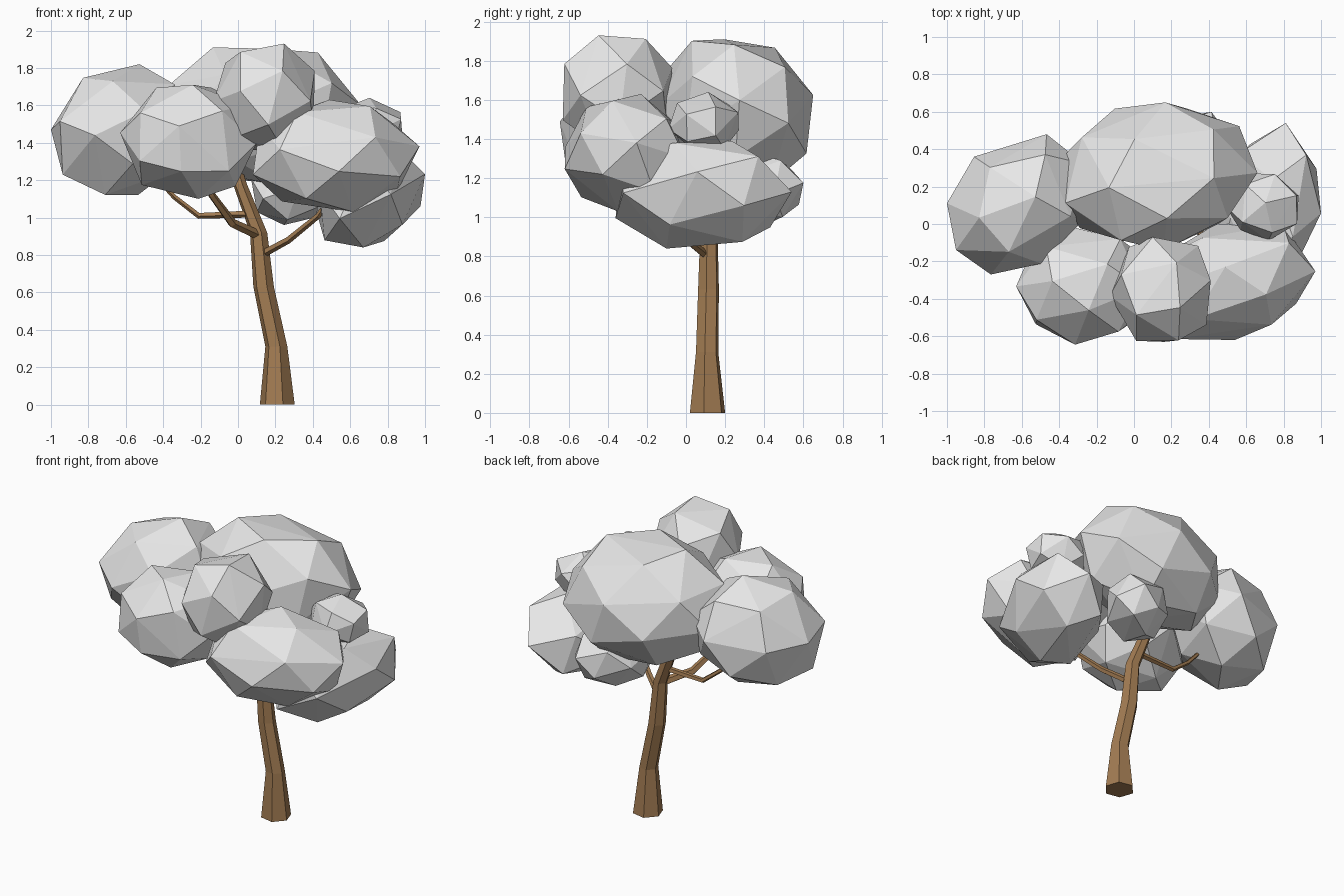
import bpy, bmesh, math
from mathutils import Vector, Matrix

if "Cube" in bpy.data.objects:
    bpy.data.objects.remove(bpy.data.objects["Cube"])


def material(name, rgb):
    m = bpy.data.materials.new(name)
    m.diffuse_color = (*rgb, 1)
    m.use_nodes = True
    m.node_tree.nodes["Principled BSDF"].inputs["Base Color"].default_value = m.diffuse_color
    return m


BARK = material("brown_bark", (0.36, 0.20, 0.085))
LEAF = material("grey_foliage", (0.80, 0.80, 0.80))


def finish(bm, name, mat):
    bmesh.ops.recalc_face_normals(bm, faces=bm.faces)
    me = bpy.data.meshes.new(name)
    bm.to_mesh(me)
    bm.free()
    me.materials.append(mat)
    bpy.context.collection.objects.link(bpy.data.objects.new(name, me))


def limb(name, path, sides, level=False):
    """Tapered faceted tube through (x, y, z, radius) points."""
    bm = bmesh.new()
    pts = [Vector(p[:3]) for p in path]
    rings = []
    for i, p in enumerate(pts):
        d = pts[min(i + 1, len(pts) - 1)] - pts[max(i - 1, 0)]
        q = Matrix.Identity(3) if level else d.to_track_quat('Z', 'Y').to_matrix()
        ring = []
        for k in range(sides):
            a = math.tau * k / sides - 0.2
            v = Vector((math.cos(a), math.sin(a), 0)) * path[i][3]
            ring.append(bm.verts.new(p + q @ v))
        rings.append(ring)
    for r, s in zip(rings, rings[1:]):
        for k in range(sides):
            n = (k + 1) % sides
            bm.faces.new((r[k], r[n], s[n], s[k]))
    bm.faces.new(rings[0])
    bm.faces.new(rings[-1])
    finish(bm, name, BARK)


def leaf_clump(name, lo, hi, spin, lean=(0, 0, 0), count=22):
    """Faceted boulder: hull of evenly spread points, leaned (xy, xz, yz), fitted to a box."""
    a, b, c = lean
    shear = Matrix(((1, a, b), (a, 1, c), (b, c, 1)))
    turn = Matrix.Rotation(spin * 1.7, 3, 'X')
    pts = []
    for i in range(count):
        z = 1 - 2 * (i + 0.5) / count
        t = i * 2.39996 + spin
        r = math.sqrt(1 - z * z)
        pts.append(shear @ turn @ Vector((r * math.cos(t), z, r * math.sin(t))))
    mn = [min(p[k] for p in pts) for k in range(3)]
    mx = [max(p[k] for p in pts) for k in range(3)]
    bm = bmesh.new()
    for p in pts:
        bm.verts.new([lo[k] + (p[k] - mn[k]) / (mx[k] - mn[k]) * (hi[k] - lo[k])
                      for k in range(3)])
    bmesh.ops.convex_hull(bm, input=bm.verts)
    finish(bm, name, LEAF)


# Bent trunk
limb("trunk", [(0.21, 0.11, 0, 0.095), (0.205, 0.108, 0.31, 0.06),
               (0.137, 0.115, 0.63, 0.056), (0.11, 0.117, 0.92, 0.047),
               (0.01, 0.13, 1.18, 0.038), (-0.02, 0.15, 1.3, 0.03)], 6, level=True)

# Three crooked branches
limb("right_branch", [(0.12, 0.11, 0.80, 0.022), (0.27, 0.01, 0.88, 0.019),
                      (0.43, -0.10, 1.01, 0.016), (0.49, -0.15, 1.10, 0.013)], 5)
limb("front_branch", [(0.10, 0.10, 0.91, 0.027), (-0.03, -0.03, 0.97, 0.025),
                      (-0.14, -0.15, 1.12, 0.020), (-0.18, -0.21, 1.22, 0.015)], 5)
limb("left_branch", [(0.07, 0.12, 1.02, 0.020), (-0.21, 0.12, 1.01, 0.017),
                     (-0.34, 0.11, 1.11, 0.014), (-0.44, 0.10, 1.22, 0.012)], 5)

# Foliage clumps
leaf_clump("left_foliage", (-1.0, -0.27, 1.12), (-0.26, 0.48, 1.82), 0.4, (0.1, 0.05, 0))
leaf_clump("crown_foliage", (-0.41, -0.14, 1.17), (0.66, 0.65, 1.91), 1.1, (0.04, 0, -0.06), 24)
leaf_clump("front_left_foliage", (-0.63, -0.645, 1.10), (0.10, -0.02, 1.71), 2.0)
leaf_clump("front_top_foliage", (-0.13, -0.63, 1.36), (0.41, -0.07, 1.93), 2.9, count=18)
leaf_clump("front_right_foliage", (0.08, -0.62, 1.03), (0.97, 0.0, 1.63), 3.7, (0.12, 0, 0), 20)
leaf_clump("low_right_foliage", (0.42, -0.36, 0.84), (1.0, 0.54, 1.39), 4.6, (0.12, 0.12, 0), 18)
leaf_clump("small_right_foliage", (0.49, -0.09, 1.33), (0.88, 0.27, 1.64), 5.3, count=16)
leaf_clump("low_back_foliage", (0.07, 0.14, 0.96), (0.52, 0.60, 1.34), 0.9, (0.15, 0, 0), 18)
